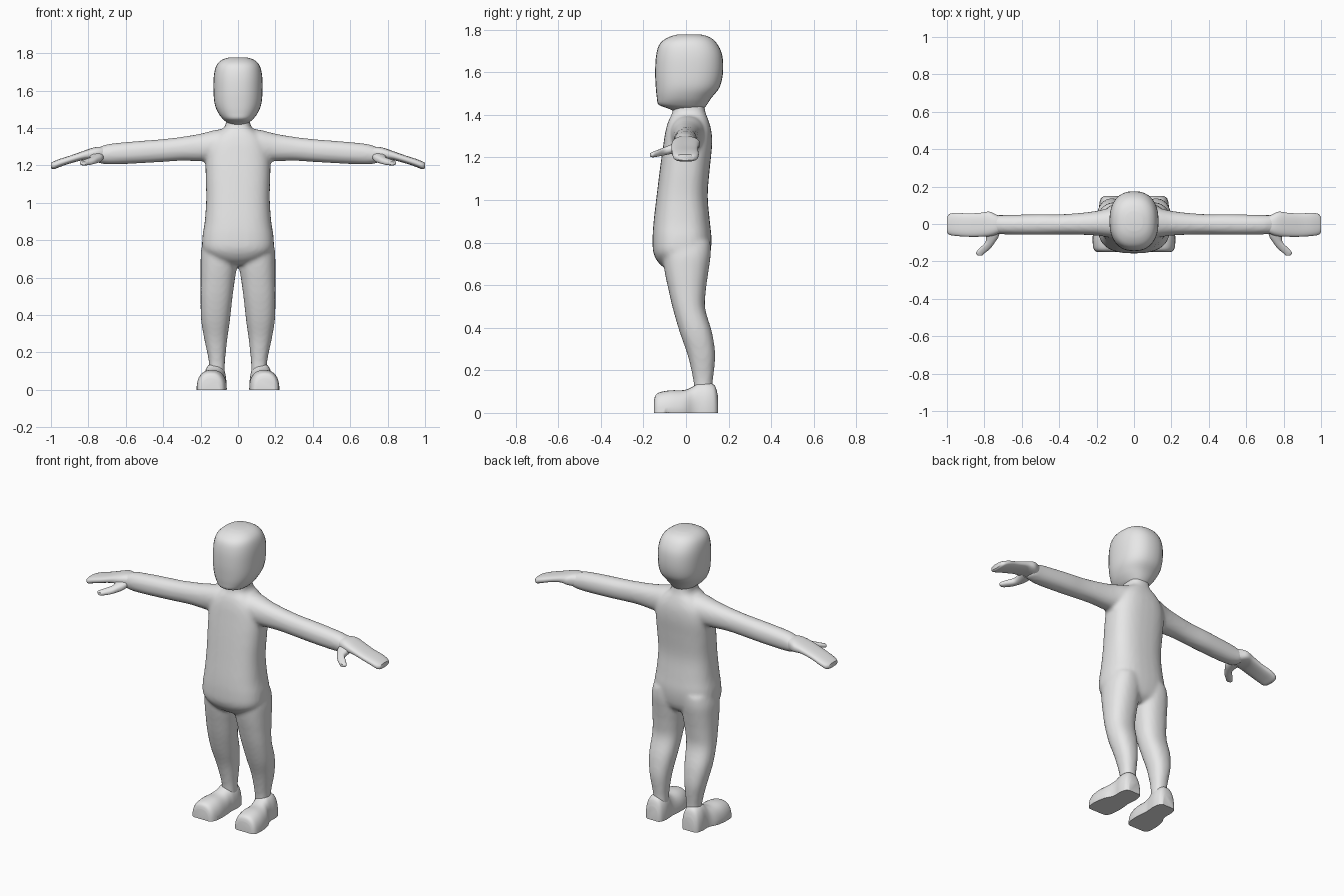
import bpy, bmesh, math
from mathutils import Vector

grey = bpy.data.materials.new("light_grey")
grey.diffuse_color = (0.8, 0.8, 0.8, 1)


def refine(rings, steps=4):
    """Catmull-Rom interpolation between cross-sections."""
    pts = [rings[0]] + list(rings) + [rings[-1]]
    out = []
    for i in range(1, len(pts) - 2):
        a, b, c, d = pts[i - 1:i + 3]
        for k in range(steps):
            t = k / steps
            out.append([0.5 * (2 * q + (r - p) * t + (2 * p - 5 * q + 4 * r - s) * t * t
                               + (3 * q - p - 3 * r + s) * t ** 3)
                        for p, q, r, s in zip(a, b, c, d)])
    return out + [list(rings[-1])]


def loft(bm, rings, axis, power=2.4, side=1, n=32):
    """Skin rounded sections (t, u_min, u_max, v_min, v_max) along an axis."""
    loops = []
    for t, u0, u1, v0, v1 in refine(rings):
        loop = []
        for i in range(n):
            a = 2 * math.pi * i / n
            c, s = math.cos(a), math.sin(a)
            u = (u0 + u1) / 2 + (u1 - u0) / 2 * math.copysign(abs(c) ** (2 / power), c)
            v = (v0 + v1) / 2 + (v1 - v0) / 2 * math.copysign(abs(s) ** (2 / power), s)
            p = {"x": (t, u, v), "y": (u, t, v), "z": (u, v, t)}[axis]
            loop.append(bm.verts.new((p[0] * side, p[1], max(0, p[2]))))
        loops.append(loop)
    faces = [bm.faces.new(loops[0]), bm.faces.new(loops[-1])]
    for la, lb in zip(loops, loops[1:]):
        for i in range(n):
            j = (i + 1) % n
            faces.append(bm.faces.new((la[i], la[j], lb[j], lb[i])))
    bmesh.ops.recalc_face_normals(bm, faces=faces)


def finish(bm, name, blend=False):
    me = bpy.data.meshes.new(name)
    bm.to_mesh(me)
    bm.free()
    ob = bpy.data.objects.new(name, me)
    bpy.context.collection.objects.link(ob)
    bpy.ops.object.select_all(action="DESELECT")
    ob.select_set(True)
    bpy.context.view_layer.objects.active = ob
    if blend:  # fuse overlapping limbs into one soft skin
        m = ob.modifiers.new("fuse", "REMESH")
        m.mode, m.voxel_size = "VOXEL", 0.011
        m = ob.modifiers.new("soften", "SMOOTH")
        m.factor, m.iterations = 0.5, 6
        for m in list(ob.modifiers):
            bpy.ops.object.modifier_apply(modifier=m.name)
    ob.data.materials.clear()
    ob.data.materials.append(grey)
    bpy.ops.object.shade_smooth_by_angle(angle=math.radians(50))


# Torso, from hem to neck
torso = [(0.67, -.06, .06, -.085, .07), (0.70, -.14, .14, -.125, .10),
         (0.75, -.188, .188, -.153, .115), (0.82, -.19, .19, -.157, .12),
         (0.90, -.178, .178, -.152, .112), (1.02, -.17, .17, -.138, .102),
         (1.15, -.173, .173, -.122, .112), (1.25, -.172, .172, -.108, .122),
         (1.32, -.155, .155, -.097, .12), (1.37, -.115, .115, -.083, .107),
         (1.40, -.075, .075, -.068, .095), (1.43, -.065, .065, -.062, .088),
         (1.48, -.065, .065, -.06, .085)]
# Leg, from ankle to hip
leg = [(0.08, .07, .155, .04, .125), (0.14, .07, .155, .036, .125),
       (0.20, .065, .165, .025, .132), (0.28, .056, .182, .005, .137),
       (0.38, .042, .198, -.03, .122), (0.49, .03, .2, -.062, .09),
       (0.58, .018, .2, -.083, .094), (0.66, .006, .2, -.1, .105),
       (0.74, .002, .198, -.11, .116), (0.80, .01, .185, -.11, .115)]
# Arm, from shoulder to wrist
arm = [(0.04, -.075, .095, 1.22, 1.40), (0.12, -.072, .088, 1.222, 1.39),
       (0.20, -.062, .07, 1.222, 1.37), (0.30, -.057, .058, 1.225, 1.353),
       (0.40, -.056, .052, 1.219, 1.341), (0.50, -.058, .053, 1.213, 1.333),
       (0.62, -.058, .05, 1.207, 1.323), (0.70, -.055, .048, 1.206, 1.313),
       (0.75, -.05, .048, 1.215, 1.295), (0.77, -.04, .04, 1.23, 1.285)]
body = bmesh.new()
loft(body, torso, "z", 2.6)
for s in (1, -1):
    loft(body, leg, "z", 2.3, s)
    loft(body, arm, "x", 2.2, s)
finish(body, "body", True)

# Head with flat chin corner and full back
head = [(1.415, -.045, .045, -.055, .075), (1.43, -.06, .06, -.085, .085),
        (1.447, -.08, .08, -.128, .098), (1.48, -.105, .105, -.137, .12),
        (1.53, -.125, .125, -.142, .158), (1.60, -.131, .131, -.145, .174),
        (1.68, -.129, .129, -.14, .17), (1.735, -.115, .115, -.122, .145),
        (1.765, -.085, .085, -.08, .11), (1.778, -.045, .045, -.035, .065)]
bm = bmesh.new()
loft(bm, head, "z", 2.35)
finish(bm, "head")

# Mitten hand and thumb
hand = [(0.70, -.04, .035, 1.23, 1.295), (0.74, -.058, .052, 1.224, 1.30),
        (0.775, -.066, .066, 1.228, 1.295), (0.82, -.068, .06, 1.23, 1.28),
        (0.89, -.068, .056, 1.213, 1.255), (0.95, -.064, .06, 1.193, 1.236),
        (0.985, -.058, .054, 1.18, 1.222), (1.0, -.045, .038, 1.186, 1.214)]
thumb = [(-.03, .715, .80, 1.225, 1.275), (-.07, .725, .792, 1.216, 1.26),
         (-.10, .745, .796, 1.21, 1.248), (-.13, .767, .826, 1.204, 1.236),
         (-.155, .797, .846, 1.2, 1.226), (-.168, .812, .836, 1.203, 1.22)]
# Shoe, from toe to heel, with flat sole
shoe = [(-.15, .095, .195, -.06, .06), (-.142, .08, .21, -.085, .085),
        (-.12, .068, .219, -.1, .098), (-.07, .06, .221, -.1, .106),
        (-.01, .062, .212, -.1, .107), (.03, .066, .192, -.1, .122),
        (.06, .064, .185, -.1, .14), (.10, .062, .186, -.1, .143),
        (.135, .07, .178, -.1, .128), (.15, .085, .16, -.07, .08)]
for s, label in ((1, "left"), (-1, "right")):
    bm = bmesh.new()
    loft(bm, hand, "x", 2.6, s)
    loft(bm, thumb, "y", 2.4, s)
    finish(bm, label + "_hand")
    bm = bmesh.new()
    loft(bm, shoe, "y", 2.4, s)
    bmesh.ops.remove_doubles(bm, verts=bm.verts, dist=1e-5)
    finish(bm, label + "_shoe")
